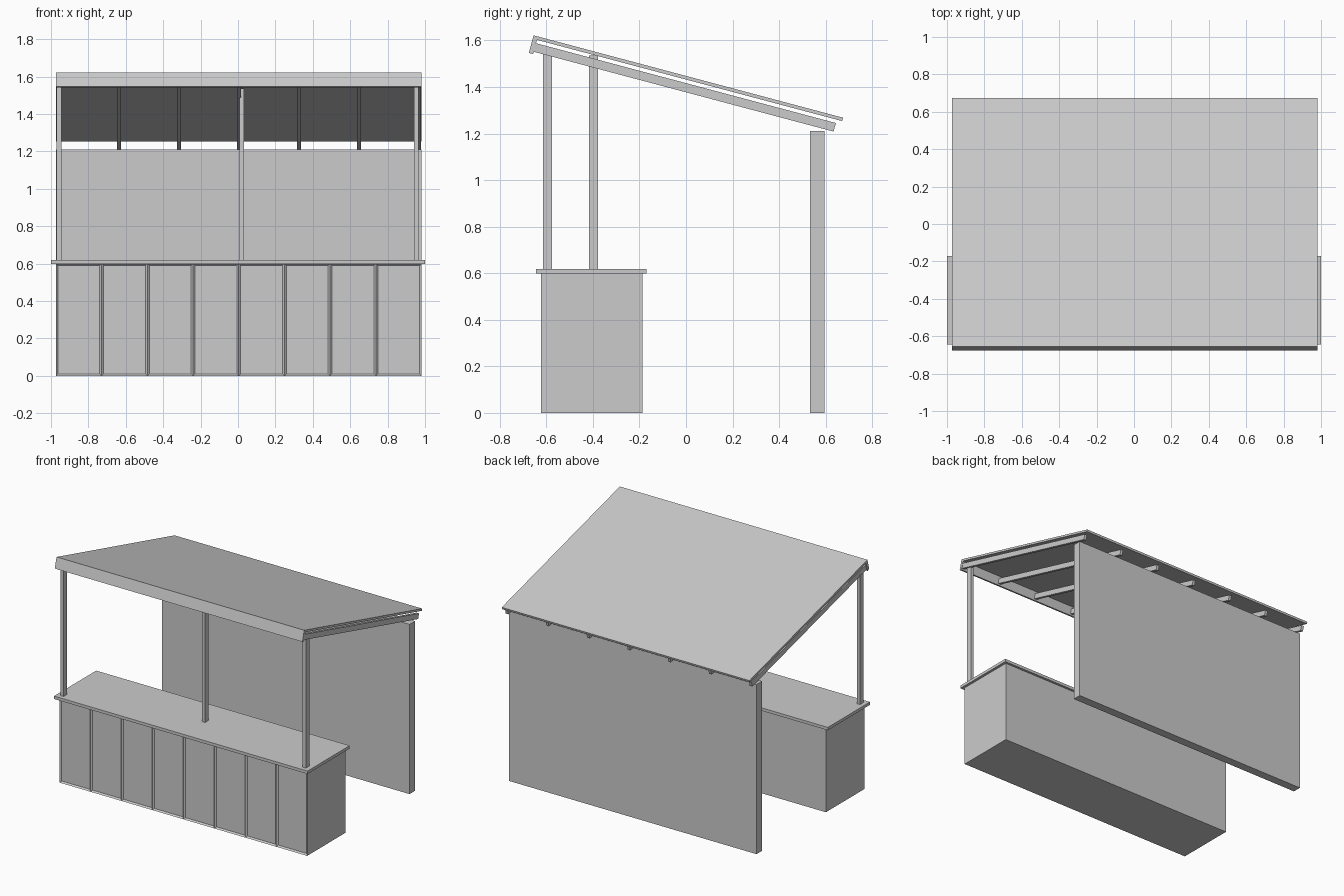
import bpy, bmesh, math
from mathutils import Matrix, Vector

if "Cube" in bpy.data.objects:
    bpy.data.objects.remove(bpy.data.objects["Cube"])

X0, X1 = -0.973, 0.981          # shared width of the stall
SLOPE = math.radians(-14.9)     # roof pitch, falling to the back


def finish(name, bm):
    mesh = bpy.data.meshes.new(name)
    bm.to_mesh(mesh)
    bm.free()
    ob = bpy.data.objects.new(name, mesh)
    bpy.context.collection.objects.link(ob)
    return ob


def box_bm(x0, x1, y0, y1, z0, z1):
    bm = bmesh.new()
    size = Matrix.Diagonal((x1 - x0, y1 - y0, z1 - z0, 1))
    centre = Matrix.Translation(((x0 + x1) / 2, (y0 + y1) / 2, (z0 + z1) / 2))
    bmesh.ops.create_cube(bm, size=1, matrix=centre @ size)
    return bm


def box(name, *bounds):
    return finish(name, box_bm(*bounds))


def sloped_box(name, x0, x1, s0, s1, t0, t1):
    """Box in roof space: s runs down the slope, t is normal to it."""
    ob = box(name, x0, x1, s0, s1, t0, t1)
    ob.location = (0, -0.655, 1.622)   # top front edge of the roof
    ob.rotation_euler.x = SLOPE
    return ob


# Counter body with eight recessed front panels
bm = box_bm(X0, X1, -0.622, -0.187, 0, 0.6)
pitch = (X1 - X0) / 8
for i in range(1, 8):
    front = [f for f in bm.faces if f.normal.y < -0.9]
    geom = bm.faces[:] + bm.edges[:] + bm.verts[:]
    bmesh.ops.bisect_plane(bm, geom=geom, plane_co=Vector((X0 + i * pitch, 0, 0)),
                           plane_no=Vector((1, 0, 0)))
    bm.normal_update()
front = [f for f in bm.faces if f.normal.y < -0.9]
bmesh.ops.inset_individual(bm, faces=front, thickness=0.015, depth=-0.01)
finish("counter_body", bm)

# Counter top
box("counter_top", -1, 1, -0.645, -0.17, 0.598, 0.619)

# Back wall
box("back_wall", X0, X1, 0.532, 0.595, 0, 1.21)

# Posts standing on the counter
box("post_left", -0.97, -0.945, -0.615, -0.575, 0.619, 1.54)
box("post_right", 0.941, 0.966, -0.615, -0.575, 0.619, 1.54)
box("post_middle", 0.008, 0.032, -0.417, -0.378, 0.619, 1.535)

# Roof sheet, front fascia and rafters
sloped_box("roof_sheet", X0, X1, 0, 1.376, -0.015, 0)
sloped_box("fascia", X0, X1, 0.0, 0.019, -0.078, -0.015)
for i in range(7):
    x = -0.957 + i * 0.3208
    sloped_box(f"rafter_{i + 1}", x - 0.01, x + 0.01, 0.019, 1.352, -0.068, -0.03)
